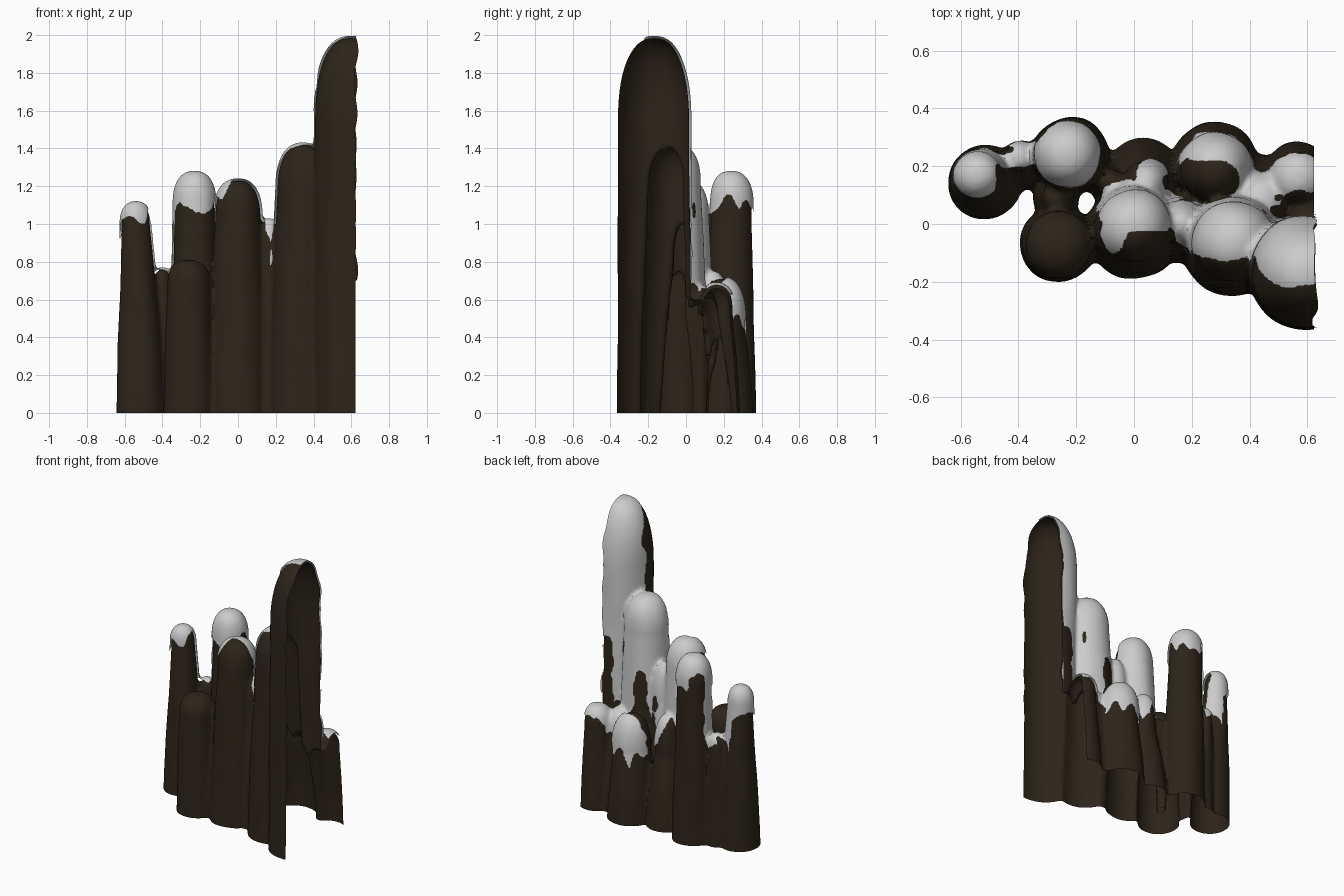
import bpy, bmesh, math
from mathutils import Vector, noise

if "Cube" in bpy.data.objects:
    bpy.data.objects.remove(bpy.data.objects["Cube"])

# Pillars: base x, y, radius | top x, y, radius | top height, dome height
PILLARS = [
    (-0.515, 0.145, 0.13, -0.54, 0.17, 0.072, 1.11, 0.12),   # far left
    (-0.39, 0.20, 0.085, -0.40, 0.23, 0.05, 0.76, 0.10),     # saddle
    (-0.22, 0.235, 0.135, -0.23, 0.24, 0.105, 1.27, 0.18),   # back left
    (-0.262, -0.07, 0.133, -0.262, -0.07, 0.115, 0.81, 0.13),  # short front
    (-0.27, 0.09, 0.08, -0.27, 0.09, 0.05, 0.60, 0.10),      # low infill
    (-0.09, 0.15, 0.075, -0.08, 0.14, 0.05, 0.62, 0.14),     # back infill
    (0.0, -0.025, 0.165, 0.0, -0.01, 0.12, 1.23, 0.20),      # middle front
    (0.155, -0.01, 0.125, 0.16, 0.0, 0.07, 1.02, 0.25),      # step between
    (0.03, 0.17, 0.128, 0.04, 0.14, 0.08, 0.74, 0.25),       # middle back
    (0.34, -0.07, 0.18, 0.345, -0.065, 0.135, 1.42, 0.24),   # stepped
    (0.59, -0.17, 0.195, 0.595, -0.17, 0.188, 1.985, 0.45),  # tallest
    (0.28, 0.205, 0.15, 0.28, 0.19, 0.12, 0.71, 0.24),       # low back
    (0.57, 0.17, 0.115, 0.57, 0.16, 0.09, 0.68, 0.14),       # low back right
    (0.44, 0.10, 0.14, 0.44, 0.08, 0.09, 0.66, 0.16),        # infill behind
    (0.60, 0.05, 0.10, 0.60, 0.05, 0.08, 0.60, 0.12),        # infill right
]
# Snow patches seen from above: x, y, x radius, y radius, lowest height
PATCHES = [
    (-0.55, 0.175, 0.085, 0.085, 0.95), (-0.41, 0.245, 0.13, 0.055, 0.69),
    (-0.215, 0.245, 0.13, 0.125, 1.09), (0.03, 0.06, 0.17, 0.10, 0.60),
    (-0.07, -0.04, 0.05, 0.07, 1.12), (0.30, -0.01, 0.16, 0.12, 0.62),
    (0.57, -0.06, 0.18, 0.16, 0.62), (0.29, 0.25, 0.16, 0.09, 0.46),
    (0.10, 0.15, 0.10, 0.10, 0.55), (0.40, 0.13, 0.10, 0.11, 0.52),
    (0.56, 0.17, 0.11, 0.08, 0.58),
]
BARE = [(0.24, 0.15, 0.13, 0.07), (0.58, 0.07, 0.07, 0.045)]
CUT_X = 0.622


def add_pillar(bm, spec, grow, sides=48):
    bx, by, br, tx, ty, tr, top, dome = spec
    top += grow
    shoulder = top - dome
    rows = [(-0.1, 0.0, 1.0)]
    for i in range(9):                     # tapering shaft
        t = i / 8
        rows.append((shoulder * t, t ** 1.3, 1.0))
    for i in range(1, 14):                 # blunt rounded head
        a = math.pi / 2 * i / 14
        rows.append((shoulder + dome * math.sin(a) ** 0.85, 1.0, math.cos(a) ** 0.85))
    rings = []
    for z, t, s in rows:
        r = ((br + (tr - br) * t) + grow) * s
        x, y = bx + (tx - bx) * t, by + (ty - by) * t
        ring = []
        for k in range(sides):
            a = 2 * math.pi * k / sides
            d = Vector((math.cos(a), math.sin(a), 0))
            p = Vector((x, y, z)) + d * r
            p += d * s * 0.006 * noise.noise(Vector((p.x * 9, p.y * 9, z * 3)))
            ring.append(bm.verts.new(p))
        rings.append(ring)
    for lo, hi in zip(rings, rings[1:]):
        for k in range(sides):
            j = (k + 1) % sides
            bm.faces.new((lo[k], lo[j], hi[j], hi[k]))
    tip = bm.verts.new((tx, ty, top))
    for k in range(sides):
        bm.faces.new((rings[-1][k], rings[-1][(k + 1) % sides], tip))
    bm.faces.new(rings[0][::-1])


def fused_cluster(grow, voxel):
    """Fuse all pillars into one skin, open at the base and right side."""
    bm = bmesh.new()
    for spec in PILLARS:
        add_pillar(bm, spec, grow)
    me = bpy.data.meshes.new("cluster")
    bm.to_mesh(me)
    bm.free()
    ob = bpy.data.objects.new("cluster", me)
    bpy.context.collection.objects.link(ob)
    rm = ob.modifiers.new("fuse", 'REMESH')
    rm.mode, rm.voxel_size = 'VOXEL', voxel
    sm = ob.modifiers.new("soften", 'SMOOTH')
    sm.iterations = 2
    fused = bpy.data.meshes.new_from_object(
        ob.evaluated_get(bpy.context.evaluated_depsgraph_get()))
    bpy.data.objects.remove(ob)
    out = bmesh.new()
    out.from_mesh(fused)
    for co, no in (((0, 0, 0), (0, 0, -1)), ((CUT_X, 0, 0), (1, 0, 0))):
        bmesh.ops.bisect_plane(out, geom=out.verts[:] + out.edges[:] + out.faces[:],
                               plane_co=co, plane_no=no, clear_outer=True)
    for v in out.verts:                    # ragged broken edge
        if v.co.x > CUT_X - 0.001 and v.co.z > 0.7:
            v.co.x += 0.025 * noise.noise(Vector((3, v.co.y * 3, v.co.z * 6)))
    return out


def inside(p, e, wobble):
    return ((p.x - e[0]) / e[2]) ** 2 + ((p.y - e[1]) / e[3]) ** 2 < 1 + wobble


def snowy(p):
    n = noise.noise(p * 9)
    drip = 0.12 * noise.noise(Vector((p.x * 14, p.y * 14, 0)))
    if any(inside(p, e, 0.5 * n) for e in BARE) and p.z < 1.1:
        return False
    return any(inside(p, e, 0.35 * n) and p.z > e[4] + drip for e in PATCHES)


def finish(bm, name, mat=None):
    me = bpy.data.meshes.new(name)
    bm.to_mesh(me)
    bm.free()
    ob = bpy.data.objects.new(name, me)
    bpy.context.collection.objects.link(ob)
    if mat:
        me.materials.append(mat)
    bpy.ops.object.select_all(action='DESELECT')
    ob.select_set(True)
    bpy.context.view_layer.objects.active = ob
    bpy.ops.object.shade_smooth_by_angle(angle=math.radians(40))


# Rock pillars
rock_mat = bpy.data.materials.new("dark_rock")
rock_mat.diffuse_color = (0.026, 0.018, 0.010, 1)
rock_mat.use_nodes = True
rock_mat.node_tree.nodes["Principled BSDF"].inputs["Base Color"].default_value = rock_mat.diffuse_color
finish(fused_cluster(0.0, 0.013), "rock_pillars", rock_mat)

# Snow cover: a slightly larger skin trimmed to the snowy patches
bm = fused_cluster(0.012, 0.013)
gone = [f for f in bm.faces if not snowy(f.calc_center_median())]
bmesh.ops.delete(bm, geom=gone, context='FACES')
for _ in range(4):
    rim = [v for v in bm.verts if v.is_boundary and v.co.x < CUT_X - 0.03]
    bmesh.ops.smooth_vert(bm, verts=rim, factor=0.4,
                          use_axis_x=True, use_axis_y=True, use_axis_z=True)
finish(bm, "snow_cover")
